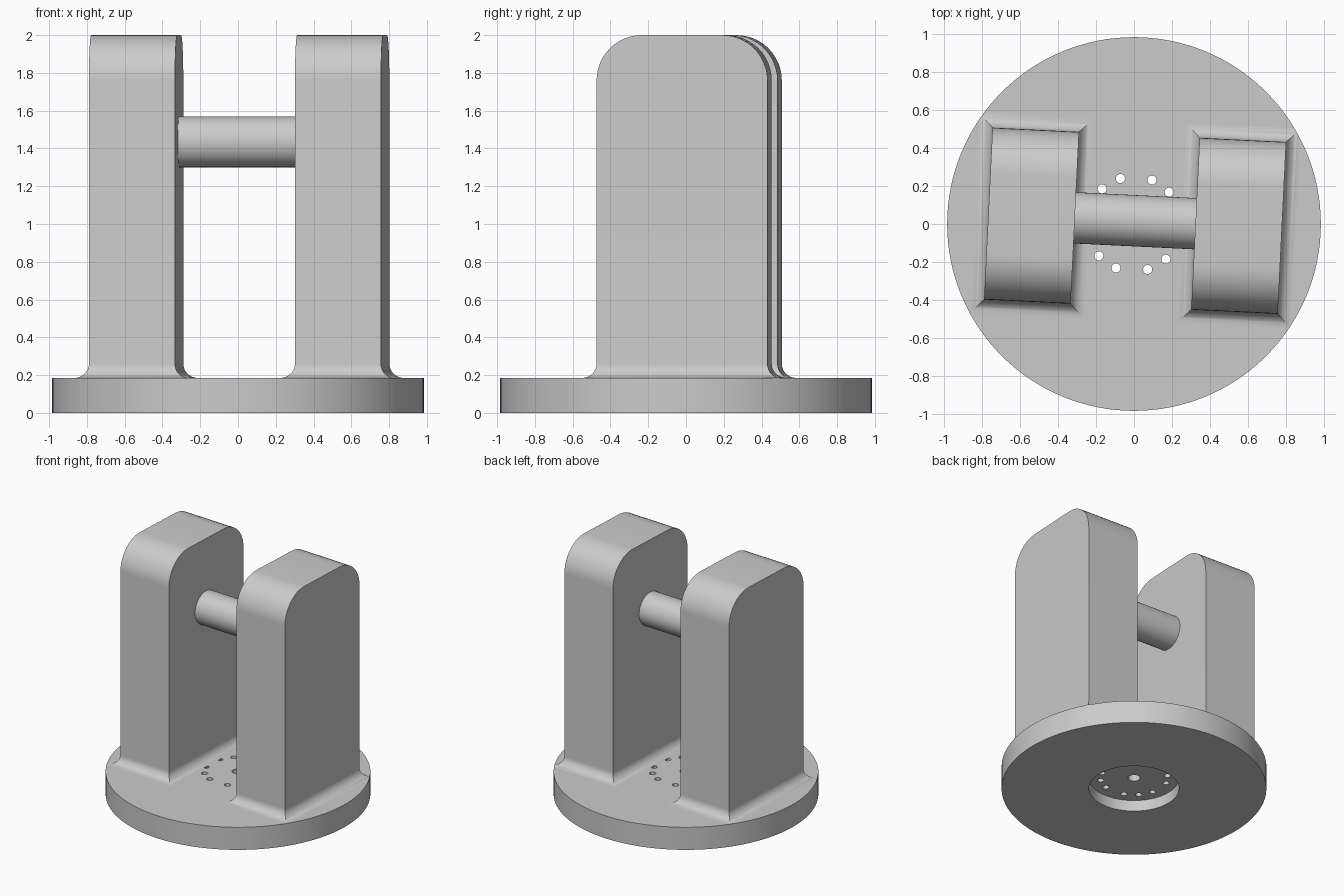
import bpy, bmesh
from math import sin, cos, pi, radians
from mathutils import Matrix, Vector

cube = bpy.data.objects.get("Cube")
if cube:
    bpy.data.objects.remove(cube, do_unlink=True)

TURN = Matrix.Rotation(radians(-2.8), 4, 'Z')
YOKE = Matrix.Translation((0.006, 0.017, 0)) @ TURN
PLATE_R, PLATE_H = 0.984, 0.185

grey = bpy.data.materials.new("satin grey")
grey.use_nodes = True
COLOUR = (0.6, 0.6, 0.6, 1)
grey.diffuse_color = COLOUR
grey.node_tree.nodes["Principled BSDF"].inputs["Base Color"].default_value = COLOUR


def finish(bm, name):
    bmesh.ops.recalc_face_normals(bm, faces=bm.faces)
    mesh = bpy.data.meshes.new(name)
    bm.to_mesh(mesh)
    bm.free()
    mesh.materials.append(grey)
    ob = bpy.data.objects.new(name, mesh)
    bpy.context.collection.objects.link(ob)
    return ob


def activate(ob):
    bpy.ops.object.select_all(action='DESELECT')
    ob.select_set(True)
    bpy.context.view_layer.objects.active = ob


def smooth(ob):
    activate(ob)
    bpy.ops.object.shade_smooth_by_angle(angle=radians(30))


def cut(ob, tool, operation):
    activate(ob)
    mod = ob.modifiers.new("cut", 'BOOLEAN')
    mod.object, mod.operation, mod.solver = tool, operation, 'EXACT'
    bpy.ops.object.modifier_apply(modifier=mod.name)
    bpy.data.objects.remove(tool, do_unlink=True)


def cylinder(bm, radius, depth, matrix, sides):
    bmesh.ops.create_cone(bm, cap_ends=True, segments=sides, radius1=radius,
                          radius2=radius, depth=depth, matrix=matrix)


def skin(bm, rings, closed=False):
    # Bridge successive vertex rings into quads
    count = len(rings)
    for i in range(count if closed else count - 1):
        a, b = rings[i], rings[(i + 1) % count]
        for j in range(len(a)):
            k = (j + 1) % len(a)
            bm.faces.new((a[j], a[k], b[k], b[j]))


# Round base plate with centre bore and recess underneath
bm = bmesh.new()
bore, recess, depth = 0.045, 0.335, 0.09
profile = [(bore, depth), (recess, depth), (recess, 0), (PLATE_R, 0),
           (PLATE_R, PLATE_H), (bore, PLATE_H)]
SIDES = 128
rings = [[bm.verts.new((r * cos(2 * pi * i / SIDES), r * sin(2 * pi * i / SIDES), z))
          for i in range(SIDES)] for r, z in profile]
skin(bm, rings, closed=True)
plate = finish(bm, "base_plate")

# Four groups of three bolt holes
bm = bmesh.new()
for quarter in range(4):
    for step in (-1, 0, 1):
        a = radians(45 + 90 * quarter + 25.5 * step)
        spot = TURN @ Vector((0.25 * cos(a), 0.25 * sin(a), 0.15))
        cylinder(bm, 0.024, 0.5, Matrix.Translation(spot), 24)
cut(plate, finish(bm, "bolt_hole_cutter"), 'DIFFERENCE')
smooth(plate)


# Upright cheeks: flared foot, straight sides, rounded top
def cheek(name, side):
    hx, hy, flare, top = 0.228, 0.453, 0.075, 0.24
    steps = 12
    sections = [(hx + flare, hy + flare, PLATE_H - 0.01)]
    for i in range(steps + 1):
        a = pi / 2 * i / steps
        out = flare * (1 - sin(a))
        sections.append((hx + out, hy + out, PLATE_H + flare * (1 - cos(a))))
    for i in range(steps + 1):
        a = pi / 2 * i / steps
        sections.append((hx, hy - top + top * cos(a), 2 - top + top * sin(a)))
    bm = bmesh.new()
    rings = []
    for x, y, z in sections:
        corners = ((-x, -y), (x, -y), (x, y), (-x, y))
        rings.append([bm.verts.new(YOKE @ Vector((side * 0.546 + u, v, z)))
                      for u, v in corners])
    skin(bm, rings)
    bm.faces.new(rings[0])
    bm.faces.new(rings[-1])
    ob = finish(bm, name)
    # Trim the foot to the plate rim
    bm = bmesh.new()
    cylinder(bm, PLATE_R, 5, Matrix.Identity(4), SIDES)
    cut(ob, finish(bm, "rim_trimmer"), 'INTERSECT')
    smooth(ob)


cheek("right_cheek", -1)
cheek("left_cheek", 1)

# Cross pin between the cheeks
bm = bmesh.new()
cylinder(bm, 0.135, 0.66, YOKE @ Matrix.Translation((0, 0, 1.435))
         @ Matrix.Rotation(pi / 2, 4, 'Y'), 64)
smooth(finish(bm, "cross_pin"))
